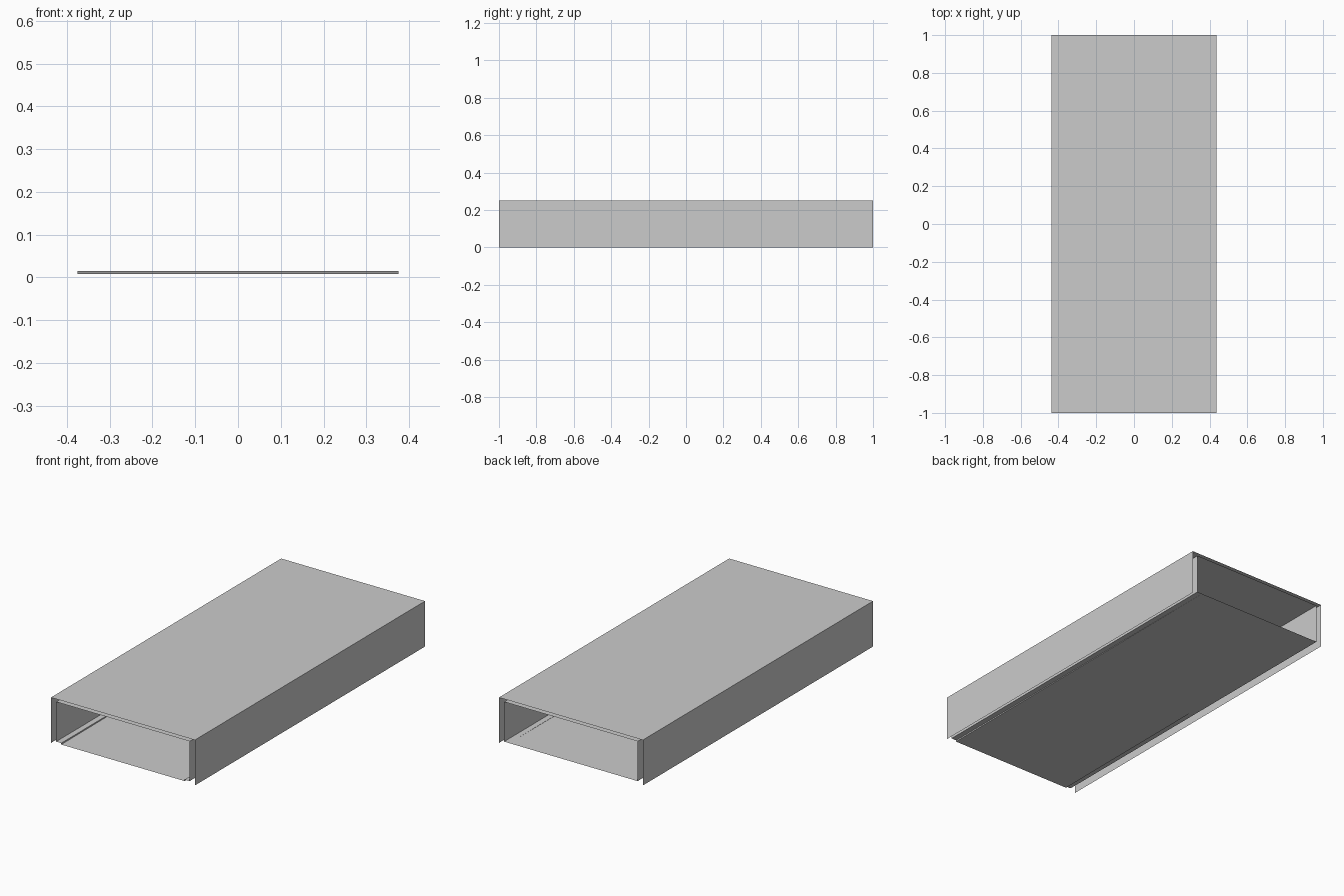
import bpy

if "Cube" in bpy.data.objects:
    bpy.data.objects.remove(bpy.data.objects["Cube"])


def sheet(name, front, back=None):
    """Loft a zero-thickness (x, z) profile from y = -1 to y = 1."""
    back = back or front
    n = len(front)
    verts = [(x, -1, z) for x, z in front] + [(x, 1, z) for x, z in back]
    faces = [(i, i + 1, n + i + 1, n + i) for i in range(n - 1)]
    mesh = bpy.data.meshes.new(name)
    mesh.from_pydata(verts, [], faces)
    mesh.validate()
    obj = bpy.data.objects.new(name, mesh)
    bpy.context.collection.objects.link(obj)
    return obj


OUT, IN, TRAY = 0.4375, 0.406, 0.375
FLANGE, LOW, INNER_TOP, TOP = 0.0156, 0.0078, 0.2344, 0.25

# Outer cover: roof and two side walls, open at both ends and below
sheet("outer_cover", [(-OUT, 0), (-OUT, TOP), (OUT, TOP), (OUT, 0)])

# Inner sleeve: roof, walls and short flanges turned inward at the bottom
sheet("inner_sleeve", [(-TRAY, FLANGE), (-IN, FLANGE), (-IN, INNER_TOP),
                       (IN, INNER_TOP), (IN, FLANGE), (TRAY, FLANGE)])

# Floor panel: flush with the flanges at the back, sinking towards the front
floor = sheet("floor_panel", [(TRAY, LOW), (-TRAY, LOW)],
              [(TRAY, FLANGE), (-TRAY, FLANGE)])

# Tapering side steps between floor panel and flanges
for side, label in ((-1, "left"), (1, "right")):
    x = side * TRAY
    tri = [(x, -1, FLANGE), (x, -1, LOW), (x, 1, FLANGE)]
    mesh = bpy.data.meshes.new(label + "_floor_step")
    mesh.from_pydata(tri, [], [(0, 1, 2) if side > 0 else (0, 2, 1)])
    step = bpy.data.objects.new(label + "_floor_step", mesh)
    bpy.context.collection.objects.link(step)
